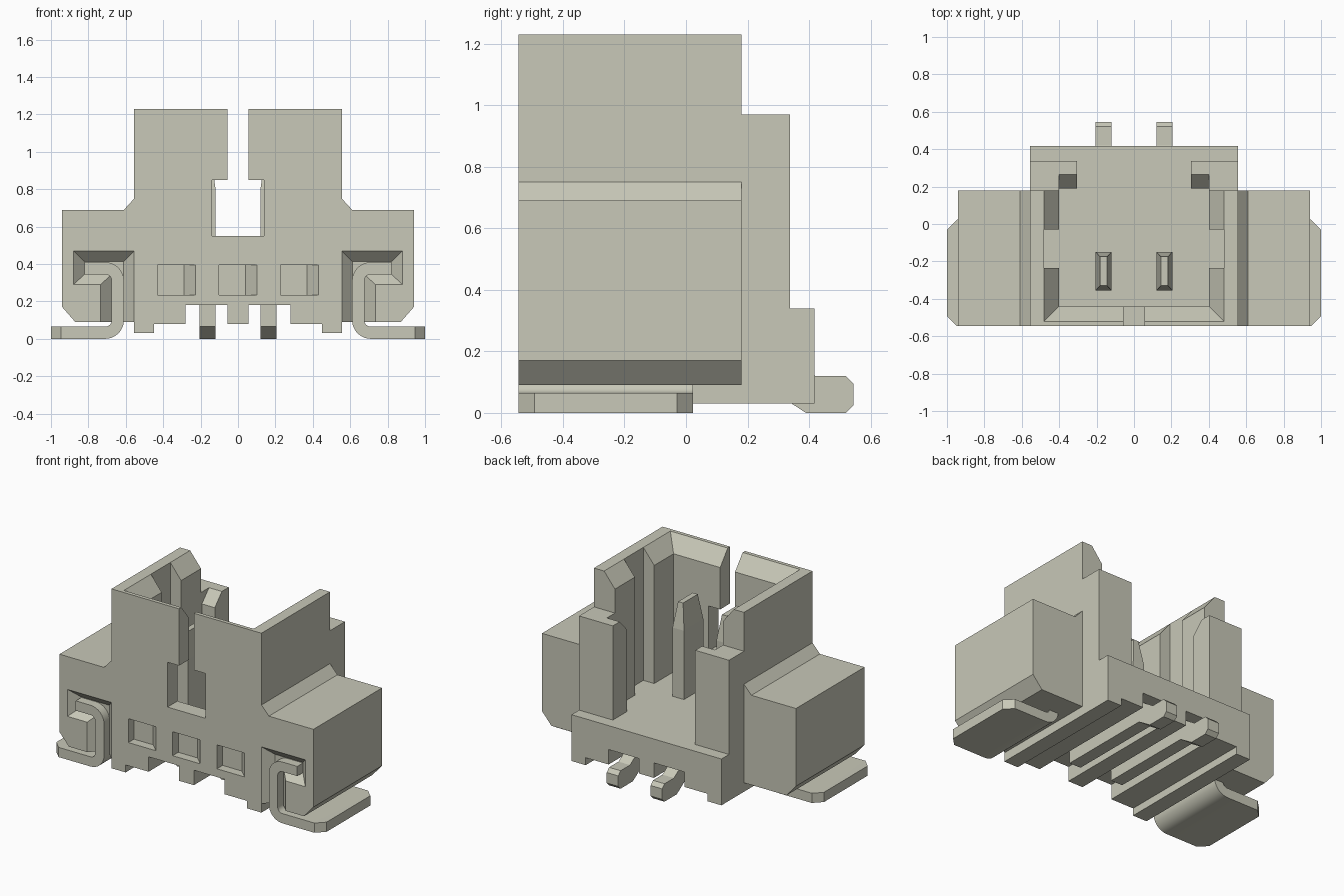
import bpy, bmesh, math

cube = bpy.data.objects.get("Cube")
if cube:
    bpy.data.objects.remove(cube, do_unlink=True)

mat = bpy.data.materials.new("warm grey")
mat.use_nodes = True
colour = (0.58, 0.58, 0.48, 1)
mat.diffuse_color = colour
mat.node_tree.nodes["Principled BSDF"].inputs["Base Color"].default_value = colour


def loft(name, start, end):
    """Solid between two matching loops of 3D points."""
    bm = bmesh.new()
    a = [bm.verts.new(p) for p in start]
    b = [bm.verts.new(p) for p in end]
    bm.faces.new(a)
    bm.faces.new(b[::-1])
    for i in range(len(a)):
        j = (i + 1) % len(a)
        bm.faces.new((a[i], b[i], b[j], a[j]))
    bmesh.ops.recalc_face_normals(bm, faces=bm.faces)
    mesh = bpy.data.meshes.new(name)
    bm.to_mesh(mesh)
    bm.free()
    mesh.materials.append(mat)
    ob = bpy.data.objects.new(name, mesh)
    bpy.context.collection.objects.link(ob)
    return ob


def prism(name, pts, axis, lo, hi):
    """Extrude a 2D outline along an axis (0 = x, 1 = y)."""
    def place(d):
        return [(d, u, v) if axis == 0 else (u, d, v) for u, v in pts]
    return loft(name, place(lo), place(hi))


def rect(x0, x1, y0, y1, z):
    return [(x0, y0, z), (x1, y0, z), (x1, y1, z), (x0, y1, z)]


def box(name, x0, x1, y0, y1, z0, z1):
    return loft(name, rect(x0, x1, y0, y1, z0), rect(x0, x1, y0, y1, z1))


def mirrored(half):
    return half + [(-x, z) for x, z in reversed(half)]


def cut(target, cutter):
    mod = target.modifiers.new("cut", 'BOOLEAN')
    mod.operation = 'DIFFERENCE'
    mod.solver = 'EXACT'
    mod.object = cutter
    bpy.context.view_layer.objects.active = target
    bpy.ops.object.modifier_apply(modifier=mod.name)
    bpy.data.objects.remove(cutter, do_unlink=True)


FRONT, BACK, FLOOR, TOP = -0.545, 0.18, 0.34, 1.23

# Housing with side wings and grooved underside
underside = [(0.555, 0.03), (0.45, 0.03), (0.45, 0.08), (0.28, 0.08),
             (0.28, 0.18), (0.055, 0.18), (0.055, 0.08)]
wing = [(0.555, TOP), (0.555, 0.75), (0.61, 0.69), (0.94, 0.69),
        (0.94, 0.17), (0.87, 0.09), (0.555, 0.09)]
housing = prism("housing", mirrored(wing + underside), 1, FRONT, BACK)
prism("rear_base", mirrored([(0.555, FLOOR)] + underside), 1, BACK, 0.418)

# Cavity, flared mouth and side notches
cut(housing, box("cavity_cutter", -0.4, 0.4, -0.44, 0.3, FLOOR, 1.5))
cut(housing, loft("mouth_cutter", rect(-0.4, 0.4, -0.44, 0.3, TOP - 0.1),
                  rect(-0.56, 0.56, -0.6, 0.3, TOP + 0.1)))
cut(housing, box("notch_cutter", -0.48, 0.48, -0.235, -0.03, FLOOR, 1.5))

# Keyhole slot in the front wall
cut(housing, prism("slot_cutter", mirrored(
    [(0.055, 1.5), (0.055, 0.85), (0.14, 0.85), (0.14, 0.55)]), 1, -0.7, -0.4))

# Shallow front pockets with one sloping end
for x in (-0.328, 0, 0.328):
    outline = [(x - 0.102, -0.6), (x + 0.102, -0.6), (x + 0.102, FRONT),
               (x + 0.04, FRONT + 0.06), (x - 0.102, FRONT + 0.06)]
    cut(housing, loft("pocket_cutter", [(u, v, 0.235) for u, v in outline],
                      [(u, v, 0.395) for u, v in outline]))

# Bevelled recesses around the clips
outer = [(0.555, 0.47), (0.88, 0.47), (0.88, 0.29), (0.735, 0.29),
         (0.735, -0.02), (0.555, -0.02)]
inner = [(0.612, 0.413), (0.82, 0.413), (0.82, 0.345), (0.675, 0.345),
         (0.675, -0.02), (0.612, -0.02)]
for s in (1, -1):
    near = [(s * (2 * a - c), FRONT - 0.06, 2 * b - d)
            for (a, b), (c, d) in zip(outer, inner)]
    far = [(s * c, FRONT + 0.06, d) for c, d in inner]
    cut(housing, loft("recess_cutter", near, far))


def arc(cx, cz, r, a0, a1, n=8):
    angles = [math.radians(a0 + (a1 - a0) * i / n) for i in range(n + 1)]
    return [(cx + r * math.cos(a), cz + r * math.sin(a)) for a in angles]


clip = ([(1, 0)] + arc(0.71, 0.1, 0.1, 270, 180) + arc(0.71, 0.31, 0.1, 180, 90)
        + [(0.82, 0.41), (0.82, 0.345)] + arc(0.71, 0.31, 0.035, 90, 180)
        + arc(0.71, 0.1, 0.035, 180, 270) + [(1, 0.065)])

for s, side in ((1, "left"), (-1, "right")):
    # Bent sheet clip with clipped foot corners
    ob = prism(side + "_clip", [(s * x, z) for x, z in clip], 1, FRONT, 0.023)
    bm = bmesh.new()
    bm.from_mesh(ob.data)
    corners = [e for e in bm.edges if all(abs(v.co.x) > 0.99 for v in e.verts)
               and abs(e.verts[0].co.z - e.verts[1].co.z) > 0.01]
    bmesh.ops.bevel(bm, geom=corners, offset=0.053, segments=1, affect='EDGES')
    bm.to_mesh(ob.data)
    bm.free()
    bpy.ops.object.select_all(action='DESELECT')
    ob.select_set(True)
    bpy.context.view_layer.objects.active = ob
    bpy.ops.object.shade_smooth_by_angle(angle=math.radians(30))

    # Rear corner post and its inward lip
    x0, x1 = sorted((s * 0.4, s * 0.555))
    box(side + "_rear_post", x0, x1, BACK, 0.338, FLOOR, 0.97)
    lip = [(0.338, FLOOR), (0.338, 0.97), (0.265, 0.97), (0.19, 0.89), (0.19, FLOOR)]
    prism(side + "_post_lip", lip, 0, s * 0.305, s * 0.4)

    # Contact blade with tapered tip
    x0, x1 = sorted((s * 0.12, s * 0.205))
    box(side + "_contact", x0, x1, -0.355, -0.15, 0.3, 0.8)
    loft(side + "_contact_tip", rect(x0, x1, -0.355, -0.15, 0.8),
         rect(x0 + 0.024, x1 - 0.024, -0.33, -0.175, 0.97))

    # Solder leg running out under the base
    leg = [(-0.355, 0.18), (-0.355, 0.065), (0.29, 0.065), (0.39, 0), (0.52, 0),
           (0.545, 0.025), (0.545, 0.095), (0.52, 0.12), (0.42, 0.12), (0.33, 0.18)]
    prism(side + "_solder_leg", leg, 0, x0, x1)
